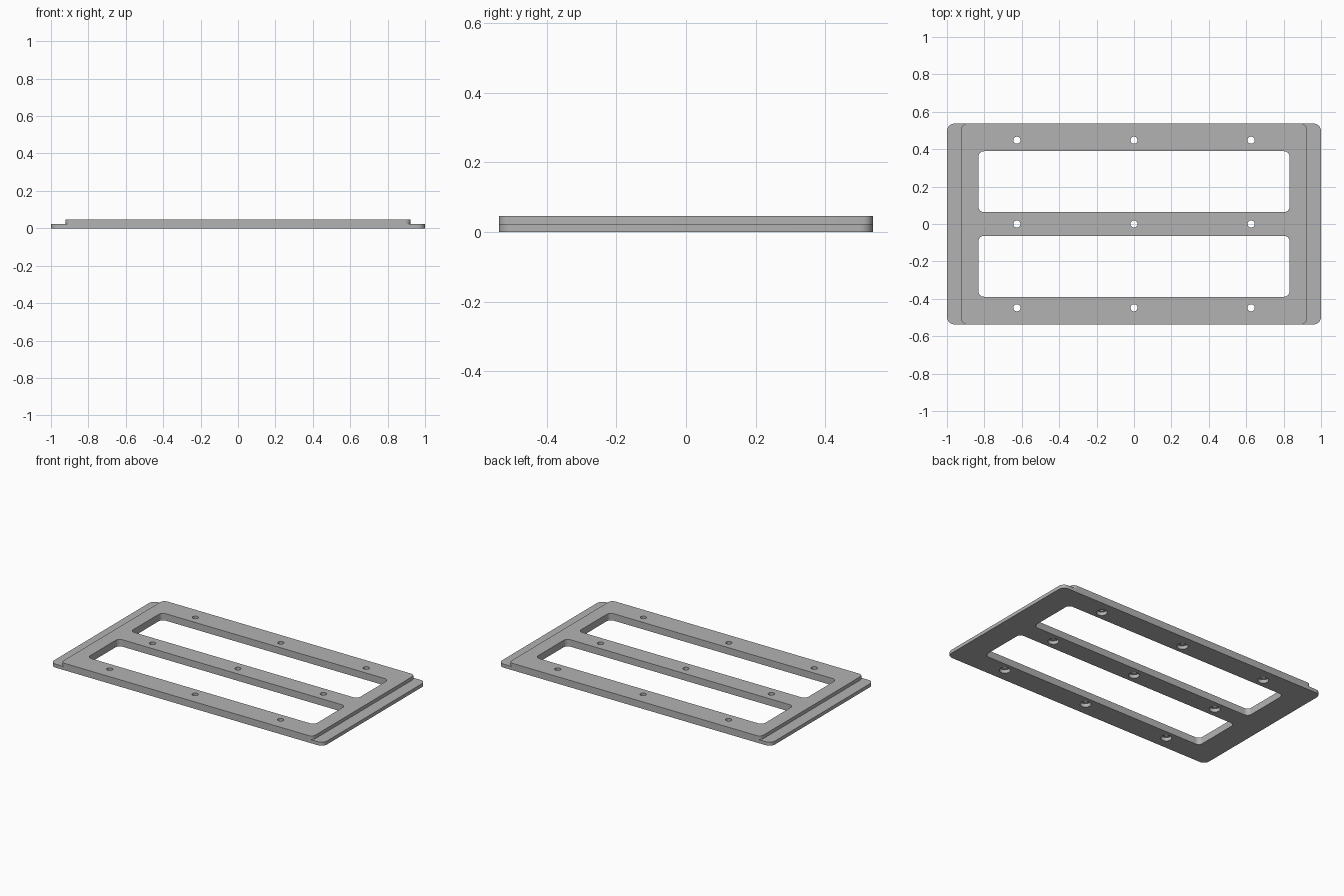
import bpy, bmesh, math

cube = bpy.data.objects.get("Cube")
if cube:
    bpy.data.objects.remove(cube, do_unlink=True)

grey = bpy.data.materials.new("plain grey")
grey.use_nodes = True
colour = (0.45, 0.45, 0.45, 1)
grey.diffuse_color = colour
grey.node_tree.nodes["Principled BSDF"].inputs["Base Color"].default_value = colour


def prism(name, outline, z0, z1):
    """Extrude a closed outline from z0 to z1."""
    bm = bmesh.new()
    base = bm.faces.new([bm.verts.new((x, y, z0)) for x, y in outline])
    top = bmesh.ops.extrude_face_region(bm, geom=[base])["geom"]
    verts = [v for v in top if isinstance(v, bmesh.types.BMVert)]
    bmesh.ops.translate(bm, verts=verts, vec=(0, 0, z1 - z0))
    bmesh.ops.recalc_face_normals(bm, faces=bm.faces[:])
    mesh = bpy.data.meshes.new(name)
    bm.to_mesh(mesh)
    bm.free()
    mesh.materials.append(grey)
    obj = bpy.data.objects.new(name, mesh)
    bpy.context.collection.objects.link(obj)
    return obj


def arc(cx, cy, r, start, sweep, steps):
    return [(cx + r * math.cos(start + sweep * i / steps),
             cy + r * math.sin(start + sweep * i / steps)) for i in range(steps + 1)]


def rounded(hx, hy, r, cy=0):
    """Rectangle outline with rounded corners."""
    pts = []
    for k, (sx, sy) in enumerate([(1, 1), (-1, 1), (-1, -1), (1, -1)]):
        pts += arc(sx * (hx - r), cy + sy * (hy - r), r, k * math.pi / 2, math.pi / 2, 8)
    return pts


def combine(target, tool, operation):
    mod = target.modifiers.new(operation.lower(), "BOOLEAN")
    mod.operation = operation
    mod.solver = "EXACT"
    mod.object = tool
    bpy.context.view_layer.objects.active = target
    bpy.ops.object.modifier_apply(modifier=mod.name)
    bpy.data.objects.remove(tool, do_unlink=True)


HEIGHT, FLANGE, HALF_Y = 0.046, 0.023, 0.537

# Thin base flange with the raised frame on top
frame = prism("mounting_frame", rounded(1, HALF_Y, 0.04), 0, FLANGE)
combine(frame, prism("raised_frame", rounded(0.923, HALF_Y, 0.03), 0.01, HEIGHT), "UNION")

# Two long window openings
for side in (-1, 1):
    combine(frame, prism("window_cutter", rounded(0.832, 0.163, 0.03, side * 0.226),
                         -0.1, 0.1), "DIFFERENCE")

# Screw holes, counterbored from below
for x in (-0.626, 0, 0.626):
    for y in (-0.448, 0, 0.448):
        for r, top in ((0.019, 0.1), (0.033, 0.023)):
            ring = arc(x, y, r, 0, 2 * math.pi, 32)[:-1]
            combine(frame, prism("hole_cutter", ring, -0.1, top), "DIFFERENCE")

bpy.ops.object.select_all(action="DESELECT")
frame.select_set(True)
bpy.context.view_layer.objects.active = frame
bpy.ops.object.shade_smooth_by_angle(angle=math.radians(30))
